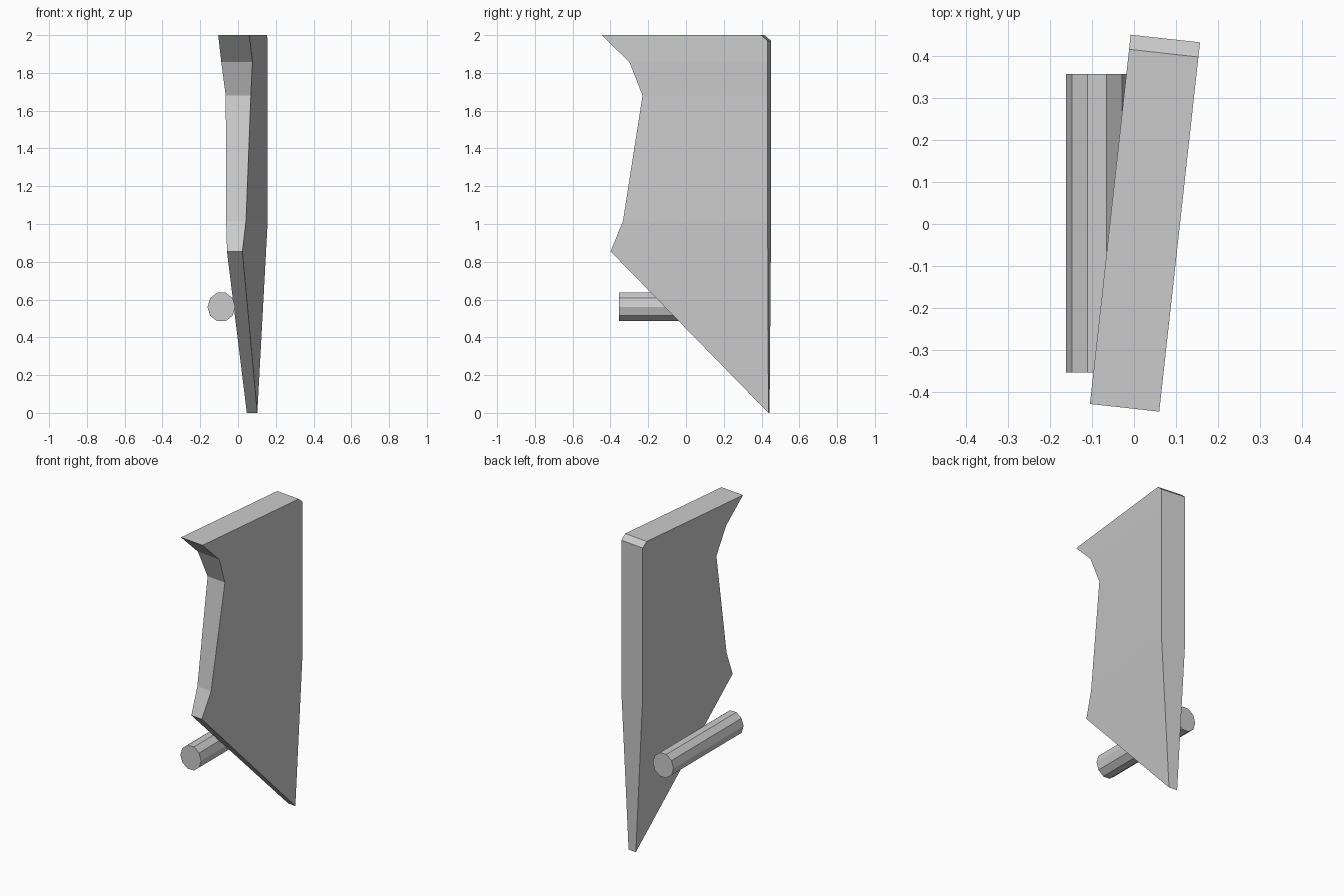
import bpy, bmesh, math
from mathutils import Matrix, Vector

if "Cube" in bpy.data.objects:
    bpy.data.objects.remove(bpy.data.objects["Cube"])

# Tapered plate: profile points are (u along length, z, half thickness)
front = [(-0.441, 2.0, 0.083), (-0.293, 1.857, 0.083), (-0.225, 1.68, 0.067),
         (-0.331, 1.015, 0.053), (-0.398, 0.855, 0.041)]
back = [(0.443, 1.97, 0.083), (0.443, 1.857, 0.083), (0.443, 1.68, 0.083),
        (0.443, 1.015, 0.083), (0.441, 0.0, 0.028)]
top_chamfer = (0.408, 2.0, 0.083)

bm = bmesh.new()


def side(sign):
    make = lambda p: bm.verts.new((sign * p[2], p[0], p[1]))
    f, b, c = [make(p) for p in front], [make(p) for p in back], make(top_chamfer)
    bm.faces.new([f[0], f[1], b[1], b[0], c])
    for i in range(1, 4):
        bm.faces.new([f[i], f[i + 1], b[i + 1], b[i]])
    return f + b[::-1] + [c]


# Two broad sides joined by a rim
left, right = side(-1), side(1)
n = len(left)
for i in range(n):
    j = (i + 1) % n
    bm.faces.new([left[i], left[j], right[j], right[i]])
bmesh.ops.recalc_face_normals(bm, faces=bm.faces)
mesh = bpy.data.meshes.new("plate")
bm.to_mesh(mesh)
bm.free()
plate = bpy.data.objects.new("plate", mesh)
plate.location = (0.026, 0.001, 0)
plate.rotation_euler.z = -math.radians(6.3)
bpy.context.collection.objects.link(plate)

# Ten-sided rod running front to back beside the plate
bpy.ops.mesh.primitive_cylinder_add(vertices=10, radius=1, depth=0.711)
rod = bpy.context.object
rod.name = "rod"
rod.data.transform(Matrix.Rotation(math.radians(90), 4, 'Z'))
rod.data.transform(Matrix.Rotation(math.radians(90), 4, 'X'))
rod.data.transform(Matrix.Diagonal((0.0735, 1, 0.0795, 1)))
rod.location = Vector((-0.088, 0.002, 0.561))
